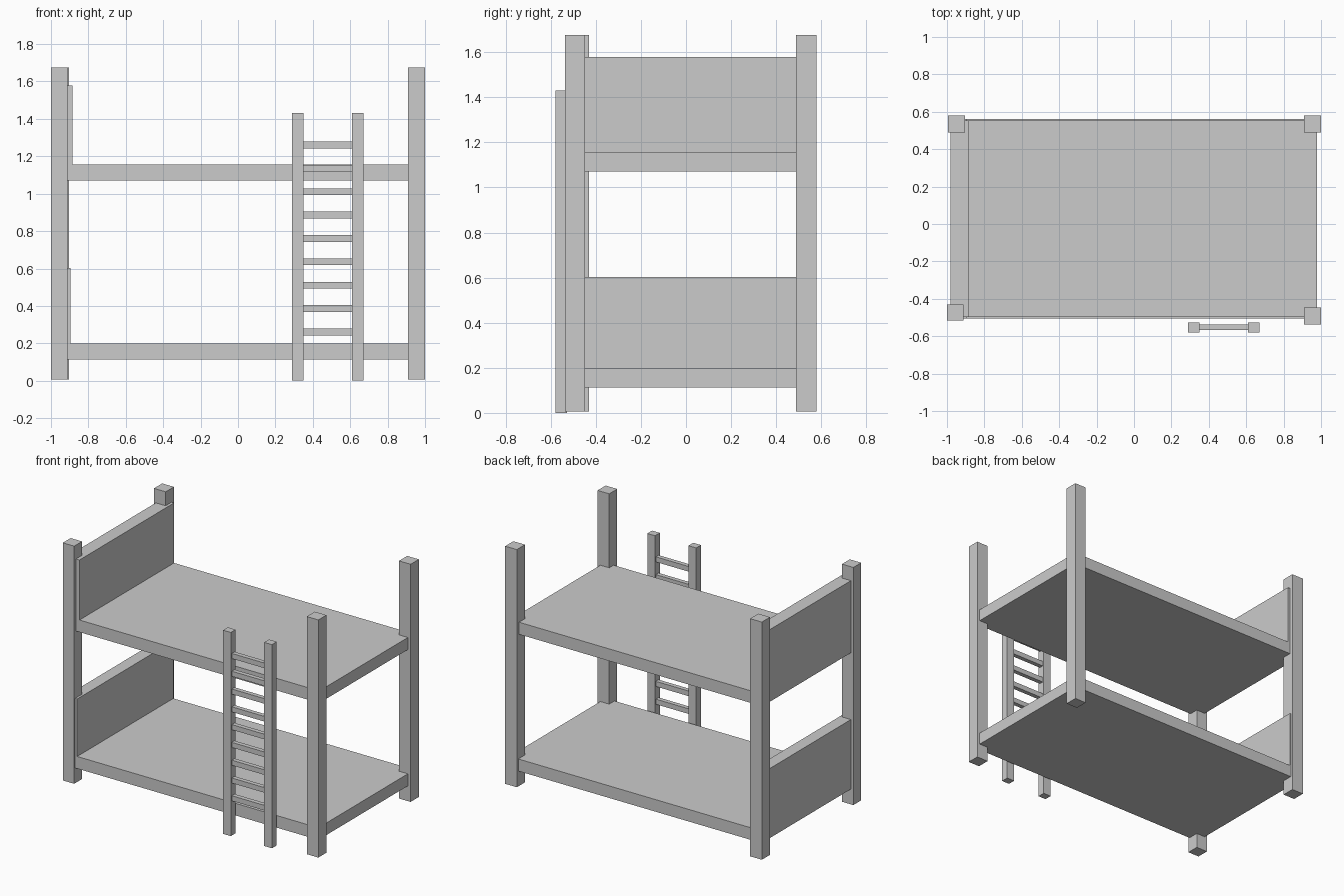
import bpy

if "Cube" in bpy.data.objects:
    bpy.data.objects.remove(bpy.data.objects["Cube"])


def box(name, x, y, z):
    """Box from (min, max) ranges on each axis."""
    bpy.ops.mesh.primitive_cube_add(
        size=1, location=[(r[0] + r[1]) / 2 for r in (x, y, z)])
    ob = bpy.context.object
    ob.name = name
    ob.scale = [r[1] - r[0] for r in (x, y, z)]
    bpy.ops.object.transform_apply(location=False, rotation=False, scale=True)
    return ob


def bunk(name, x, y, z, head_x, head_top):
    """L-shaped profile (deck plus headboard) extruded across the bed."""
    profile = [(x[0], z[0]), (x[1], z[0]), (x[1], z[1]),
               (head_x, z[1]), (head_x, head_top), (x[0], head_top)]
    n = len(profile)
    verts = [(px, py, pz) for py in y for px, pz in profile]
    faces = [tuple(range(n)), tuple(reversed(range(n, 2 * n)))]
    faces += [(i, i + n, (i + 1) % n + n, (i + 1) % n) for i in range(n)]
    mesh = bpy.data.meshes.new(name)
    mesh.from_pydata(verts, [], faces)
    ob = bpy.data.objects.new(name, mesh)
    bpy.context.collection.objects.link(ob)
    return ob


# Corner posts
post_z = (0.006, 1.676)
box("front_left_post", (-1.0, -0.912), (-0.517, -0.43), post_z)
box("back_left_post", (-0.995, -0.904), (0.488, 0.579), post_z)
box("front_right_post", (0.91, 1.0), (-0.536, -0.447), post_z)
box("back_right_post", (0.91, 1.0), (0.488, 0.579), post_z)

# Bed decks with headboards
bunk("lower_bunk", (-0.981, 0.979), (-0.506, 0.562), (0.113, 0.198), -0.896, 0.602)
bunk("upper_bunk", (-0.981, 0.979), (-0.496, 0.554), (1.071, 1.156), -0.885, 1.578)

# Ladder rails
for side, x in (("left", (0.29, 0.35)), ("right", (0.61, 0.67))):
    box(f"ladder_{side}_rail", x, (-0.58, -0.527), (0.0, 1.431))

# Ladder rungs
for i in range(9):
    z = 0.261 + 0.125 * i
    box(f"ladder_rung_{i + 1}", (0.345, 0.615), (-0.568, -0.537), (z - 0.018, z + 0.018))
